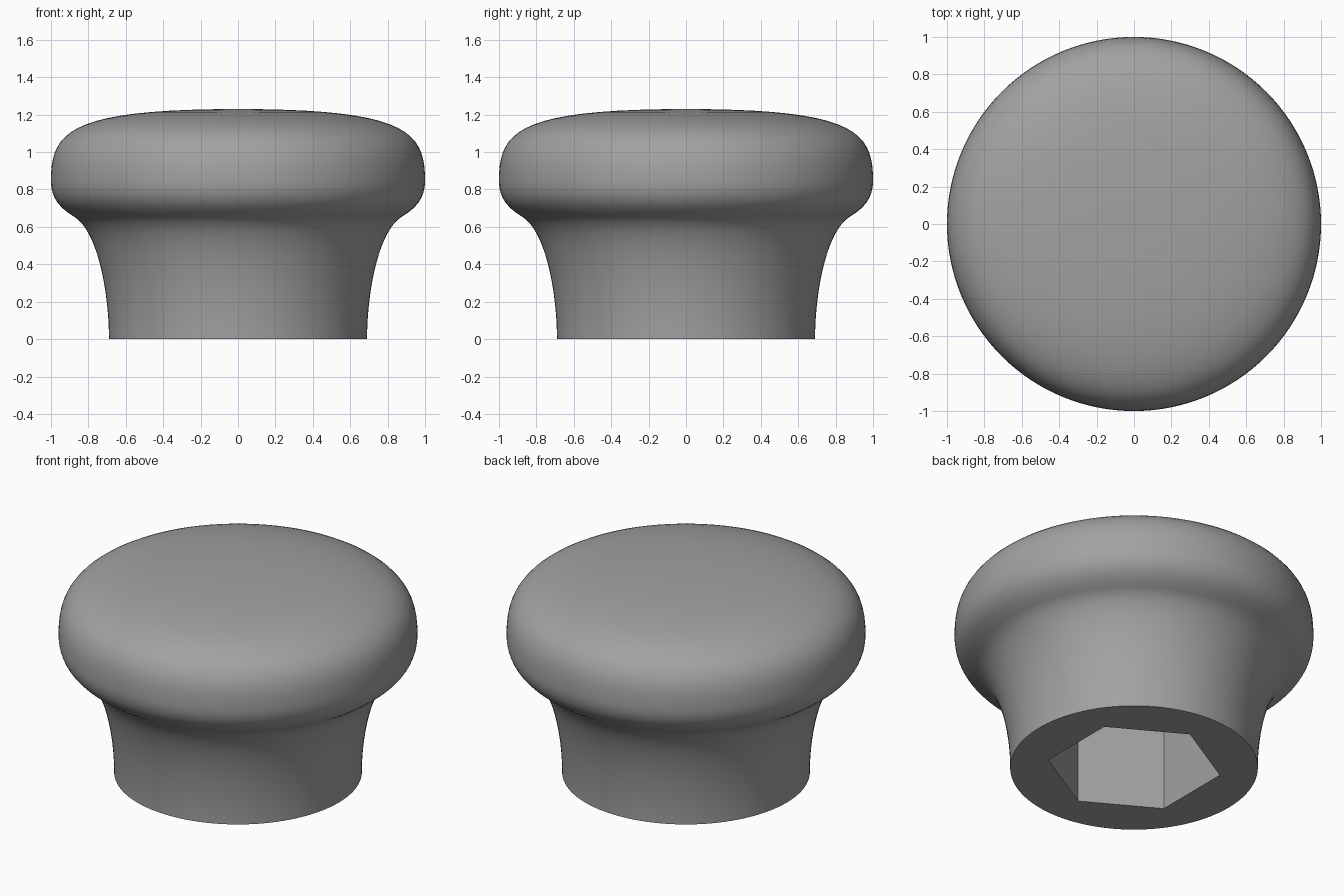
import bpy, bmesh, math
from mathutils import Vector
from mathutils.geometry import interpolate_bezier

cube = bpy.data.objects.get("Cube")
if cube:
    bpy.data.objects.remove(cube, do_unlink=True)

# Single grey plastic material
GREY = (0.36, 0.36, 0.36, 1)
grey = bpy.data.materials.new("grey_plastic")
grey.use_nodes = True
grey.diffuse_color = GREY
grey.node_tree.nodes["Principled BSDF"].inputs["Base Color"].default_value = GREY


def make_object(name, bm):
    bmesh.ops.recalc_face_normals(bm, faces=bm.faces)
    mesh = bpy.data.meshes.new(name)
    bm.to_mesh(mesh)
    bm.free()
    mesh.materials.append(grey)
    obj = bpy.data.objects.new(name, mesh)
    bpy.context.collection.objects.link(obj)
    return obj


# Half profile as Bezier segments: flared neck, underside of cap, domed top
segments = [
    ((0.69, 0), (0.69, 0.25), (0.75, 0.57), (0.87, 0.65)),
    ((0.87, 0.65), (0.94, 0.695), (1, 0.74), (1, 0.85)),
    ((1, 0.85), (1, 1.11), (0.9, 1.23), (0, 1.23)),
]
profile = [Vector((0, 0, 0))]
for seg in segments:
    points = [Vector((r, 0, z)) for r, z in seg]
    profile += interpolate_bezier(*points, 20)

# Knob body: profile turned around the vertical axis
bm = bmesh.new()
verts = [bm.verts.new(p) for p in profile]
edges = [bm.edges.new(pair) for pair in zip(verts, verts[1:])]
bmesh.ops.spin(bm, geom=verts + edges, cent=(0, 0, 0), axis=(0, 0, 1),
               angle=math.tau, steps=128, use_merge=True)
bmesh.ops.remove_doubles(bm, verts=bm.verts, dist=0.0001)
knob = make_object("knob", bm)

# Hexagonal nut recess in the underside, corners on the y axis
DEPTH = 0.7
bm = bmesh.new()
bmesh.ops.create_cone(bm, cap_ends=True, segments=6, radius1=0.485,
                      radius2=0.485, depth=2 * DEPTH)
for v in bm.verts:
    angle = round((math.atan2(v.co.y, v.co.x) - math.pi / 6) / (math.pi / 3))
    angle = angle * math.pi / 3 + math.pi / 6
    v.co.x, v.co.y = 0.485 * math.cos(angle), 0.485 * math.sin(angle)
cutter = make_object("nut_recess_cutter", bm)
cutter.hide_render = True

# Cut the recess, then drop the cutter
cut = knob.modifiers.new("nut_recess", "BOOLEAN")
cut.operation = "DIFFERENCE"
cut.solver = "EXACT"
cut.object = cutter
bpy.ops.object.select_all(action="DESELECT")
bpy.context.view_layer.objects.active = knob
knob.select_set(True)
bpy.ops.object.modifier_apply(modifier=cut.name)
bpy.data.objects.remove(cutter, do_unlink=True)
bpy.ops.object.shade_smooth_by_angle(angle=math.radians(35))
